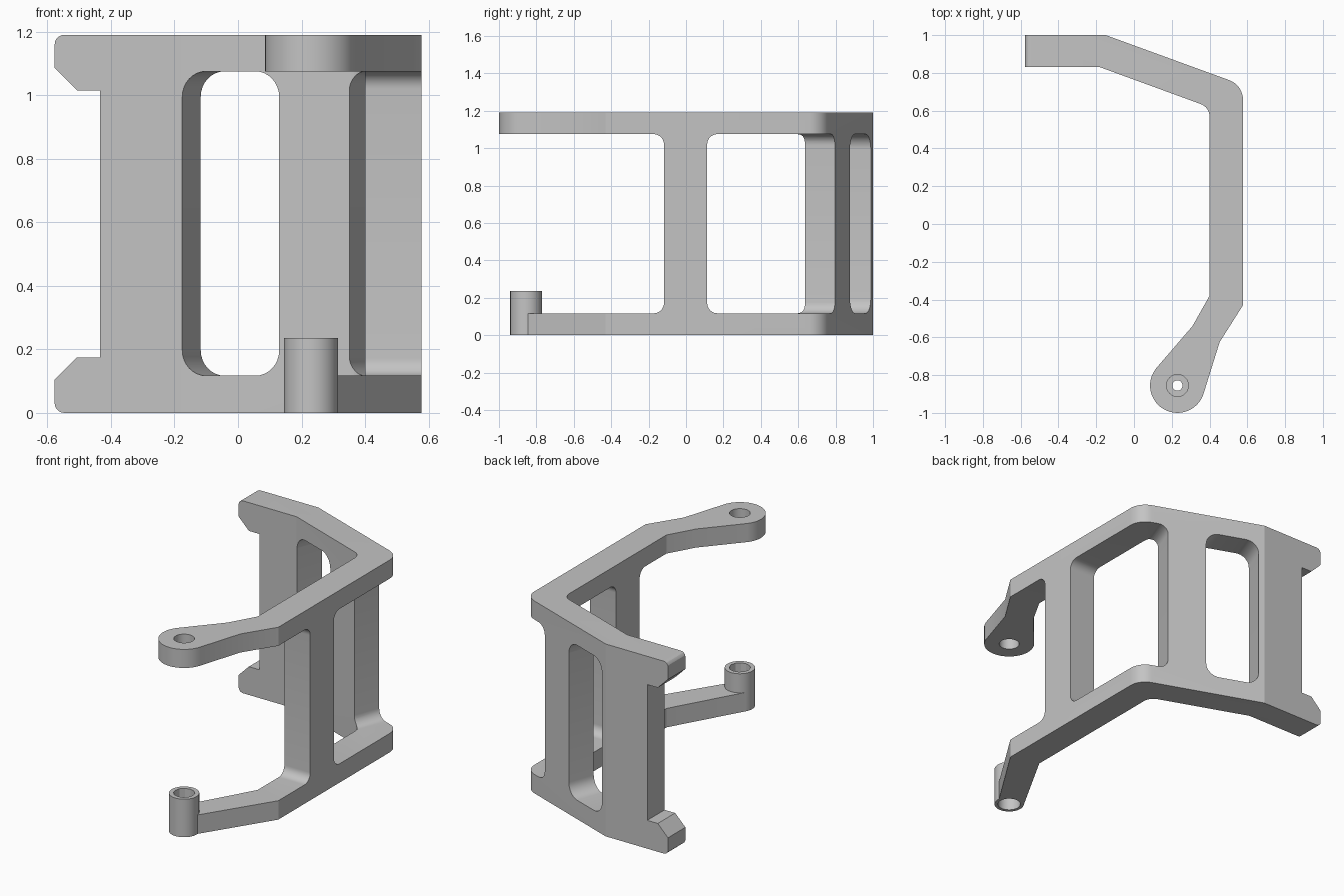
import bpy, bmesh, math
from mathutils import Matrix, Vector
from mathutils.geometry import convex_hull_2d

if "Cube" in bpy.data.objects:
    bpy.data.objects.remove(bpy.data.objects["Cube"], do_unlink=True)

HEIGHT = 1.19
LOW, HIGH = 0.117, 1.075            # inner edges of the bottom and top rails
HUB = Vector((0.23, -0.855))
SIDE = Matrix(((0, 0, 1, 0), (1, 0, 0, 0), (0, 1, 0, 0), (0, 0, 0, 1)))    # profile in y-z
FRONT = Matrix(((1, 0, 0, 0), (0, 0, -1, 0), (0, 1, 0, 0), (0, 0, 0, 1)))  # profile in x-z

steel = bpy.data.materials.new("light_grey")
steel.use_nodes = True
grey = (0.55, 0.55, 0.55, 1)
steel.diffuse_color = grey
steel.node_tree.nodes["Principled BSDF"].inputs["Base Color"].default_value = grey


def rounded(points, steps=8):
    """Replace each (x, y, radius) corner with an arc."""
    result = []
    for i, (x, y, r) in enumerate(points):
        p = Vector((x, y))
        if not r:
            result.append(p)
            continue
        a = (Vector(points[i - 1][:2]) - p).normalized()
        b = (Vector(points[(i + 1) % len(points)][:2]) - p).normalized()
        half = a.angle(b) / 2
        centre = p + (a + b).normalized() * r / math.sin(half)
        start = p + a * r / math.tan(half) - centre
        end = p + b * r / math.tan(half) - centre
        sweep = start.angle(end)
        for k in range(steps + 1):
            t = k / steps
            result.append(centre + (start * math.sin((1 - t) * sweep)
                                    + end * math.sin(t * sweep)) / math.sin(sweep))
    return result


def circle(radius, sides=48):
    return [HUB + radius * Vector((math.cos(2 * math.pi * k / sides),
                                   math.sin(2 * math.pi * k / sides))) for k in range(sides)]


def prism(name, outline, start, end, matrix=Matrix()):
    """Extrude a flat outline from start to end along its local z."""
    bm = bmesh.new()
    face = bm.faces.new([bm.verts.new((p[0], p[1], start)) for p in outline])
    top = bmesh.ops.extrude_face_region(bm, geom=[face])["geom"]
    bmesh.ops.translate(bm, vec=(0, 0, end - start),
                        verts=[v for v in top if isinstance(v, bmesh.types.BMVert)])
    bmesh.ops.transform(bm, matrix=matrix, verts=bm.verts)
    bmesh.ops.recalc_face_normals(bm, faces=bm.faces)
    mesh = bpy.data.meshes.new(name)
    bm.to_mesh(mesh)
    bm.free()
    mesh.materials.append(steel)
    obj = bpy.data.objects.new(name, mesh)
    bpy.context.collection.objects.link(obj)
    return obj


def combine(target, tool, operation):
    """Apply a boolean and remove the tool."""
    mod = target.modifiers.new(tool.name, "BOOLEAN")
    mod.operation, mod.object, mod.solver = operation, tool, "EXACT"
    bpy.context.view_layer.objects.active = target
    bpy.ops.object.modifier_apply(modifier=mod.name)
    bpy.data.objects.remove(tool, do_unlink=True)


def window(start, end, r_start, r_end):
    """Opening between the rails, with its own corner radius at each end."""
    return rounded([(start, LOW, r_start), (end, LOW, r_end),
                    (end, HIGH, r_end), (start, HIGH, r_start)])


# Bent wall, including both straight arms
frame = prism("bracket_frame", rounded([
    (-0.577, 1, 0), (-0.15, 1, 0), (0.577, 0.735, 0.11), (0.577, -0.43, 0),
    (0.308, -0.855, 0), (0.155, -0.815, 0), (0.4, -0.38, 0),
    (0.4, 0.618, 0.07), (-0.18, 0.83, 0), (-0.577, 0.83, 0)]), 0, HEIGHT)

# Soft outer corners on the end tabs
bm = bmesh.new()
bm.from_mesh(frame.data)
corners = [e for e in bm.edges if all(v.co.x < -0.57 for v in e.verts)
           and abs(e.verts[0].co.z - e.verts[1].co.z) < 0.01]
bmesh.ops.bevel(bm, geom=corners, offset=0.03, segments=5, profile=0.5, affect="EDGES")
bm.to_mesh(frame.data)
bm.free()

# Openings: between the arms, side wall, corner and slanted back wall
slant = Vector((0.94, -0.343)).normalized()
back = (Matrix.Translation((-0.175, 0.83, 0))
        @ Matrix.Rotation(math.atan2(slant.y, slant.x), 4, "Z") @ FRONT)
pillar = 0.325                      # back window width along the slant
combine(frame, prism("arm_gap", window(-1.2, -0.118, 0, 0.055), 0, 0.8, SIDE), "DIFFERENCE")
combine(frame, prism("side_window", window(0.113, 0.6, 0.055, 0), 0.38, 0.7, SIDE), "DIFFERENCE")
combine(frame, prism("corner_window", window(0.56, 1.1, 0.06, 0), -0.3, 0.1, back), "DIFFERENCE")
combine(frame, prism("back_window", window(0, pillar, 0.08, 0.08), -0.3, 0.1, back), "DIFFERENCE")

# Notch that leaves chamfered tabs at the free end
half_notch = [(-0.435, 0.175), (-0.507, 0.175), (-0.577, 0.105), (-0.7, 0.105)]
notch = half_notch + [(x, HEIGHT - z) for x, z in reversed(half_notch)]
combine(frame, prism("tab_notch", notch, -1.1, -0.7, FRONT), "DIFFERENCE")

# Flared upper eyelet and tall lower boss
flare = circle(0.145) + [Vector((0.31, -0.54)), Vector((0.455, -0.62))]
flare = [flare[i] for i in convex_hull_2d(flare)]
combine(frame, prism("upper_eyelet", flare, HIGH, HEIGHT), "UNION")
combine(frame, prism("lower_boss", circle(0.085), 0, 0.235), "UNION")

# Bores: upper hole, faceted socket, underside recess and small pilot hole
for name, radius, sides, low, high in (
        ("upper_hole", 0.058, 48, 1, 1.3), ("socket", 0.06, 12, 0.11, 0.4),
        ("recess", 0.065, 48, -0.1, 0.085), ("pilot_hole", 0.027, 32, -0.1, 0.4)):
    combine(frame, prism(name, circle(radius, sides), low, high), "DIFFERENCE")

bpy.ops.object.select_all(action="DESELECT")
frame.select_set(True)
bpy.context.view_layer.objects.active = frame
bpy.ops.object.shade_smooth_by_angle(angle=math.radians(18))
